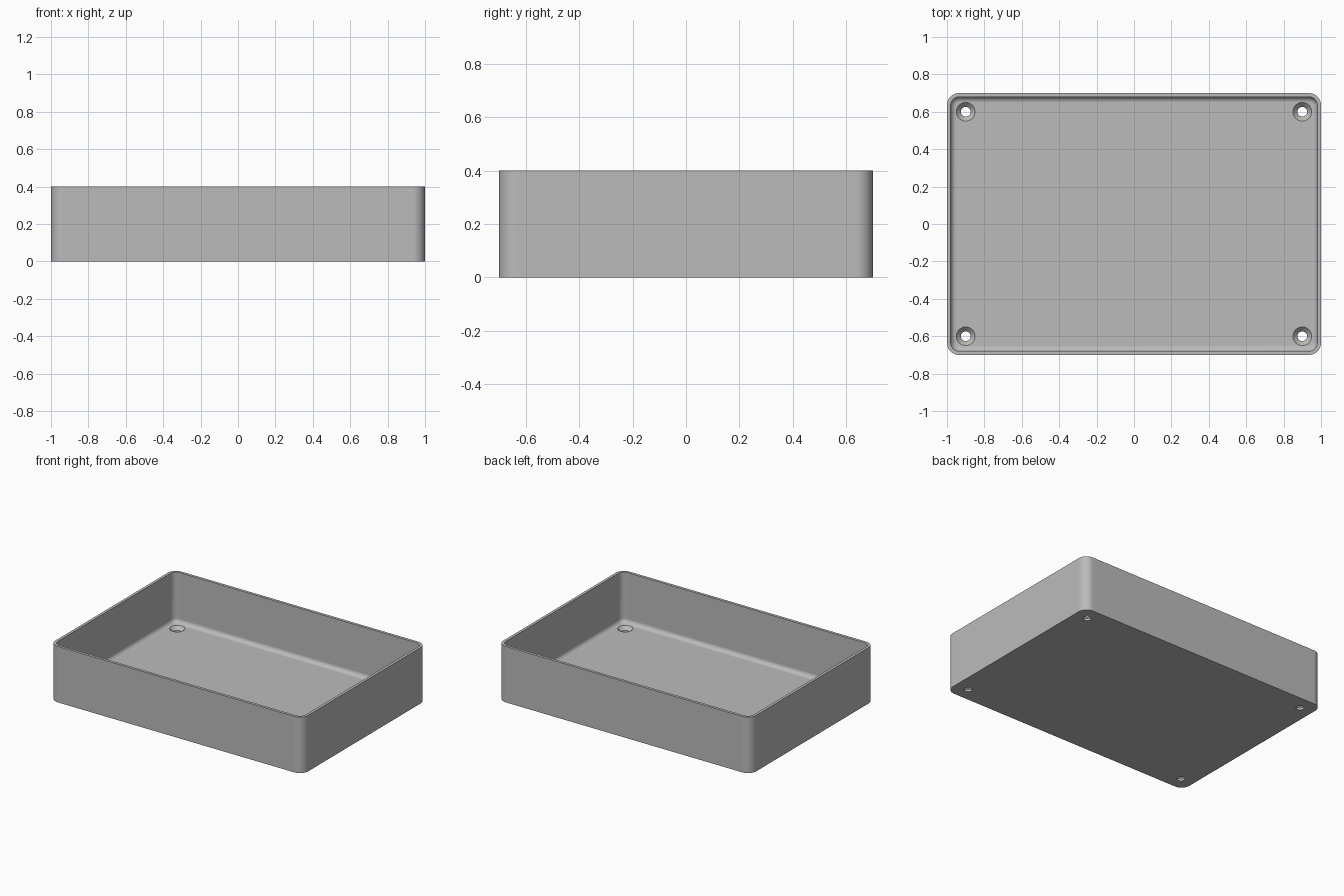
import bpy, bmesh
from math import sin, cos, pi, radians

if "Cube" in bpy.data.objects:
    bpy.data.objects.remove(bpy.data.objects["Cube"])

HALF_X, HALF_Y, HEIGHT = 1.0, 0.7, 0.4
CORNER, WALL, FLOOR, FILLET = 0.065, 0.02, 0.04, 0.03
HOLE_X, HOLE_Y, HOLE_R, SINK_R = 0.9, 0.6, 0.026, 0.05

grey = bpy.data.materials.new("plain grey")
grey.use_nodes = True
colour = (0.5, 0.5, 0.5, 1)
grey.diffuse_color = colour
grey.node_tree.nodes["Principled BSDF"].inputs["Base Color"].default_value = colour


def make_object(name, bm):
    bmesh.ops.recalc_face_normals(bm, faces=bm.faces)
    mesh = bpy.data.meshes.new(name)
    bm.to_mesh(mesh)
    bm.free()
    obj = bpy.data.objects.new(name, mesh)
    bpy.context.collection.objects.link(obj)
    mesh.materials.append(grey)
    return obj


def rounded_ring(inset, z, steps=10):
    """Rounded rectangle outline, shrunk evenly by the inset."""
    r = CORNER - inset
    points = []
    for quarter, (sx, sy) in enumerate([(1, 1), (-1, 1), (-1, -1), (1, -1)]):
        for i in range(steps + 1):
            a = (quarter + i / steps) * pi / 2
            points.append((sx * (HALF_X - CORNER) + r * cos(a),
                           sy * (HALF_Y - CORNER) + r * sin(a), z))
    return points


def round_ring(x, y, r, z, sides=32):
    return [(x + r * cos(2 * pi * i / sides), y + r * sin(2 * pi * i / sides), z)
            for i in range(sides)]


def skin(bm, outlines):
    """Join matching outlines into a closed solid."""
    rings = [[bm.verts.new(p) for p in outline] for outline in outlines]
    for a, b in zip(rings, rings[1:]):
        for i in range(len(a)):
            j = (i + 1) % len(a)
            bm.faces.new((a[i], a[j], b[j], b[i]))
    bm.faces.new(rings[0])
    bm.faces.new(rings[-1])


# Open tray: outer wall, rim, inner wall, fillet and floor
profile = [(0, 0), (0, HEIGHT), (WALL, HEIGHT)]
for i in range(7):
    a = i / 6 * pi / 2
    profile.append((WALL + FILLET * (1 - cos(a)), FLOOR + FILLET * (1 - sin(a))))
bm = bmesh.new()
skin(bm, [rounded_ring(inset, z) for inset, z in profile])
tray = make_object("tray", bm)

# Countersunk screw holes
bm = bmesh.new()
for x in (-HOLE_X, HOLE_X):
    for y in (-HOLE_Y, HOLE_Y):
        steps = [(HOLE_R, -0.02), (HOLE_R, 0.015), (SINK_R, FLOOR), (SINK_R, FLOOR + 0.02)]
        skin(bm, [round_ring(x, y, r, z) for r, z in steps])
cutter = make_object("hole_cutter", bm)
cutter.hide_render = True

bpy.context.view_layer.objects.active = tray
tray.select_set(True)
cut = tray.modifiers.new("holes", 'BOOLEAN')
cut.object = cutter
cut.solver = 'EXACT'
bpy.ops.object.modifier_apply(modifier=cut.name)
bpy.data.objects.remove(cutter)

# Smooth rounds with flat walls and crisp edges
bpy.ops.object.shade_smooth_by_angle(angle=radians(30))
flat = tray.modifiers.new("flat walls", 'WEIGHTED_NORMAL')
flat.keep_sharp = True
